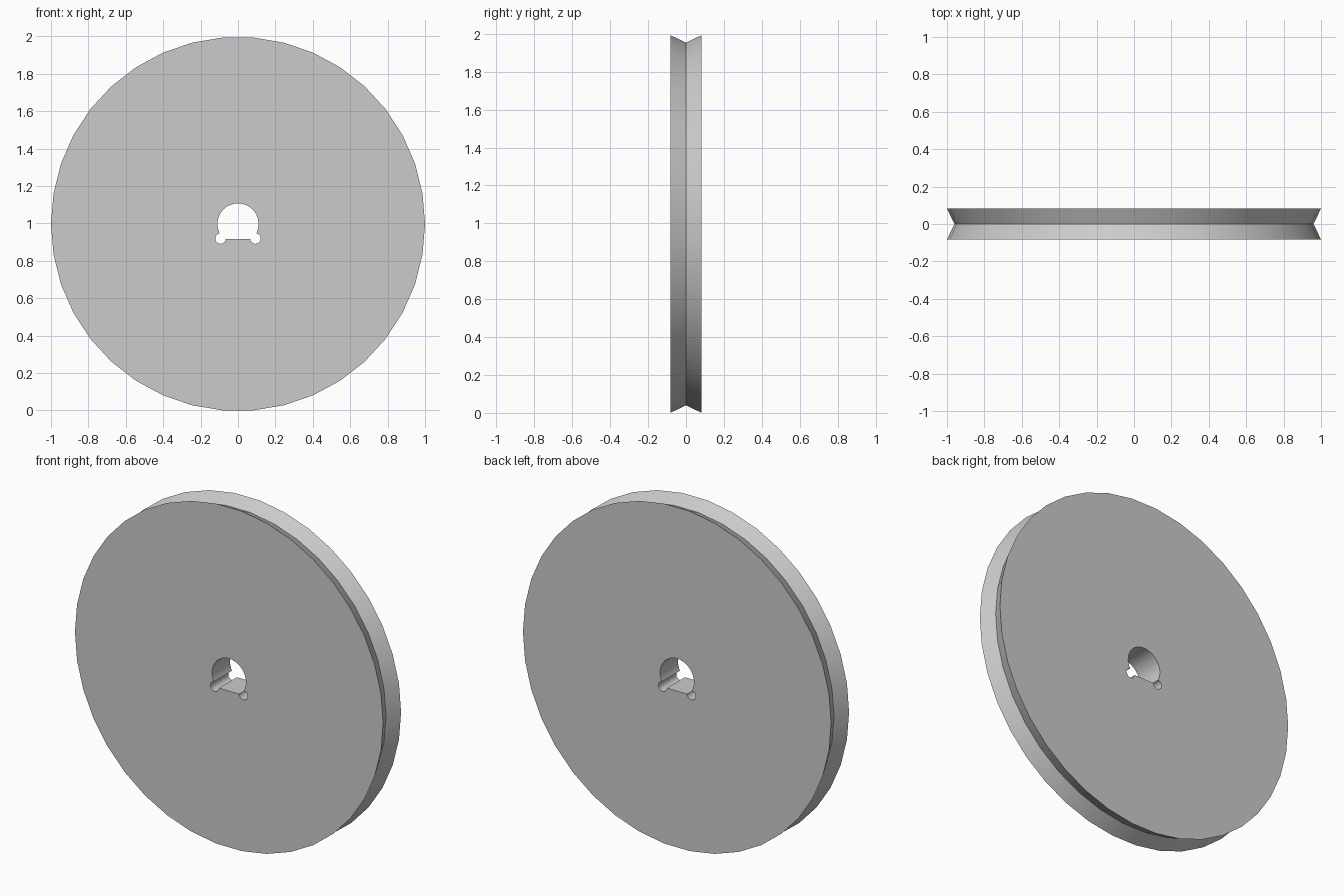
import bpy
import bmesh
from math import sin, cos, pi, asin, radians

default = bpy.data.objects.get("Cube")
if default:
    bpy.data.objects.remove(default, do_unlink=True)

SIDES = 38
HALF = 0.083                       # half thickness
CENTRE_Z = cos(pi / SIDES)         # lowest flat rests on the ground
BORE, FLAT = 0.11, -0.08           # bore radius and height of its flat
RELIEF_X, RELIEF_R = 0.093, 0.028  # corner relief holes

grey = bpy.data.materials.new("light grey")
grey.use_nodes = True
colour = (0.6, 0.6, 0.6, 1)
grey.diffuse_color = colour
grey.node_tree.nodes["Principled BSDF"].inputs["Base Color"].default_value = colour


def arc(radius, count, start=0.0, end=2 * pi, closed=True, cx=0.0, cz=0.0):
    """Points of a circle or arc in the x-z plane."""
    steps = count if closed else count - 1
    angles = [start + (end - start) * i / steps for i in range(count)]
    return [(cx + radius * cos(a), cz + radius * sin(a)) for a in angles]


def loft(name, sections):
    """Join matching outlines, given as (y, points), into a closed solid."""
    bm = bmesh.new()
    rings = [[bm.verts.new((x, y, z + CENTRE_Z)) for x, z in pts] for y, pts in sections]
    for a, b in zip(rings, rings[1:]):
        for i in range(len(a)):
            j = (i + 1) % len(a)
            bm.faces.new((a[i], a[j], b[j], b[i]))
    bm.faces.new(rings[0])
    bm.faces.new(rings[-1])
    bmesh.ops.recalc_face_normals(bm, faces=bm.faces)
    mesh = bpy.data.meshes.new(name)
    bm.to_mesh(mesh)
    bm.free()
    mesh.materials.append(grey)
    obj = bpy.data.objects.new(name, mesh)
    bpy.context.collection.objects.link(obj)
    return obj


# Disc with a V groove around the rim
wheel = loft("pulley_wheel", [(y, arc(r, SIDES)) for y, r in
                              ((-HALF, 1.0), (0, 0.96), (HALF, 1.0))])

# D-shaped bore and two corner relief holes
corner = asin(FLAT / BORE)
outlines = {"bore_cutter": arc(BORE, 32, corner, pi - corner, closed=False)}
for side, sign in (("left", 1), ("right", -1)):
    outlines[side + "_relief_cutter"] = arc(RELIEF_R, 20, cx=sign * RELIEF_X, cz=FLAT + 0.002)

bpy.context.view_layer.objects.active = wheel
for name, outline in outlines.items():
    cutter = loft(name, [(-0.2, outline), (0.2, outline)])
    cutter.hide_render = True
    cut = wheel.modifiers.new(name, "BOOLEAN")
    cut.operation = "DIFFERENCE"
    cut.solver = "EXACT"
    cut.object = cutter
    bpy.ops.object.modifier_apply(modifier=cut.name)
    bpy.data.objects.remove(cutter, do_unlink=True)

# Smooth round walls, crisp rims
bpy.ops.object.select_all(action="DESELECT")
wheel.select_set(True)
bpy.ops.object.shade_smooth_by_angle(angle=radians(30))
